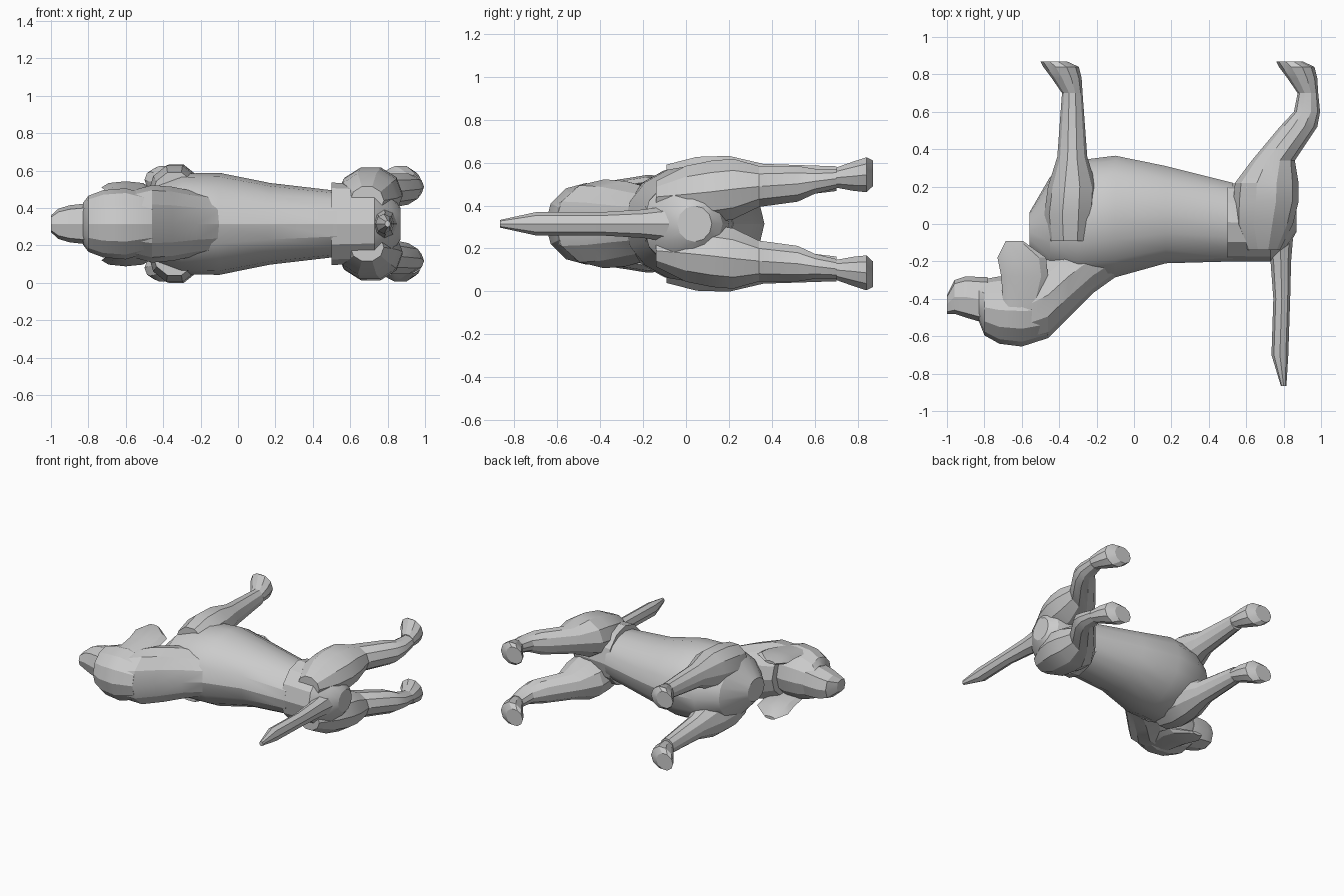
import bpy
import bmesh
import math

MIDDLE = .315  # height of the symmetry plane of the animal, lying on its side


def power(value, exponent):
    return math.copysign(abs(value) ** exponent, value)


def loft(name, axis, rings, flatness, offsets=(0, 0), sides=12, roundness=1.0):
    """Skin a row of upright oval rings that follow the x or y axis.

    A ring is (station on the axis, centre across it, half width). Its half
    thickness is the half width times flatness, and its distance from the
    symmetry plane blends from the first offset to the second.
    """
    bm = bmesh.new()
    loops = []
    for index, (station, centre, half_width) in enumerate(rings):
        blend = index / (len(rings) - 1)
        height = MIDDLE + offsets[0] + (offsets[1] - offsets[0]) * blend
        loop = []
        for step in range(sides):
            angle = math.tau * step / sides
            across = centre + half_width * power(math.cos(angle), roundness)
            rise = half_width * flatness * power(math.sin(angle), roundness)
            x, y = (station, across) if axis == "x" else (across, station)
            loop.append(bm.verts.new((x, y, height + rise)))
        loops.append(loop)
    for near, far in zip(loops, loops[1:]):
        for step in range(sides):
            following = (step + 1) % sides
            bm.faces.new((near[step], near[following], far[following], far[step]))
    bm.faces.new(loops[0])
    bm.faces.new(loops[-1])
    bmesh.ops.recalc_face_normals(bm, faces=bm.faces)
    mesh = bpy.data.meshes.new(name)
    bm.to_mesh(mesh)
    bm.free()
    obj = bpy.data.objects.new(name, mesh)
    bpy.context.collection.objects.link(obj)
    parts.append(obj)


def pair(name, rings, flatness, start, end, **options):
    """Build a part on both sides of the symmetry plane."""
    for label, side in (("upper", 1), ("lower", -1)):
        offsets = (side * start, side * end)
        loft(f"{label}_{name}", "y", rings, flatness, offsets, **options)


cube = bpy.data.objects.get("Cube")
if cube:
    bpy.data.objects.remove(cube, do_unlink=True)
parts = []

# Chest, belly and waist
loft("torso", "x", [
    (-.56, -.04, .1),
    (-.45, 0, .25),
    (-.3, .02, .32),
    (-.1, .04, .325),
    (.17, .05, .26),
    (.53, .01, .21),
], flatness=.84, sides=16)

# Pelvis, rounded off under the tail
loft("pelvis", "x", [
    (.5, .01, .21),
    (.73, 0, .2),
    (.82, .02, .15),
    (.87, .04, .08),
], flatness=1.05)

# Neck, rising from the shoulders to the skull
loft("neck", "x", [
    (-.08, -.1, .17),
    (-.22, -.18, .19),
    (-.35, -.28, .22),
    (-.46, -.38, .23),
    (-.56, -.43, .2),
], flatness=.9)

# Skull
loft("head", "x", [
    (-.46, -.46, .15),
    (-.6, -.465, .19),
    (-.72, -.46, .18),
    (-.8, -.445, .15),
    (-.83, -.41, .11),
], flatness=1)

# Boxy muzzle
loft("muzzle", "x", [
    (-.78, -.41, .125),
    (-.9, -.39, .11),
    (-.96, -.39, .09),
    (-1, -.43, .05),
], flatness=.9, sides=8, roundness=.7)

# Flat hanging ears
pair("ear", [
    (-.55, -.64, .05),
    (-.42, -.6, .1),
    (-.28, -.585, .125),
    (-.18, -.6, .13),
    (-.09, -.64, .045),
], flatness=.25, start=.15, end=.21, sides=8)

# Front legs from shoulder to ankle
pair("front_leg", [
    (-.09, -.34, .12),
    (.05, -.34, .14),
    (.2, -.33, .13),
    (.36, -.33, .08),
    (.7, -.33, .055),
], flatness=1.1, start=.15, end=.21, sides=10)

# Hind legs from hip through the bent hock to the ankle
pair("hind_leg", [
    (-.14, .69, .09),
    (0, .69, .16),
    (.12, .705, .175),
    (.22, .71, .17),
    (.34, .745, .115),
    (.52, .88, .1),
    (.6, .925, .07),
    (.7, .93, .055),
], flatness=.87, start=.125, end=.21, sides=10)

# Paws, pointing forward from each ankle and flat underneath
for paw_name, ankle in (("front_paw", -.33), ("hind_paw", .93)):
    pair(paw_name, [
        (.7, ankle, .055),
        (.78, ankle - .03, .08),
        (.84, ankle - .06, .095),
        (.87, ankle - .1, .07),
    ], flatness=.9, start=.215, end=.235, sides=10)

# Tapering tail
loft("tail", "y", [
    (-.08, .78, .07),
    (-.2, .785, .055),
    (-.4, .79, .045),
    (-.7, .78, .045),
    (-.865, .8, .015),
], flatness=1.2, sides=8)

# Smooth shading with sharp creases kept
bpy.ops.object.select_all(action="DESELECT")
for part in parts:
    part.select_set(True)
bpy.context.view_layer.objects.active = parts[0]
bpy.ops.object.shade_smooth_by_angle(angle=math.radians(25))
